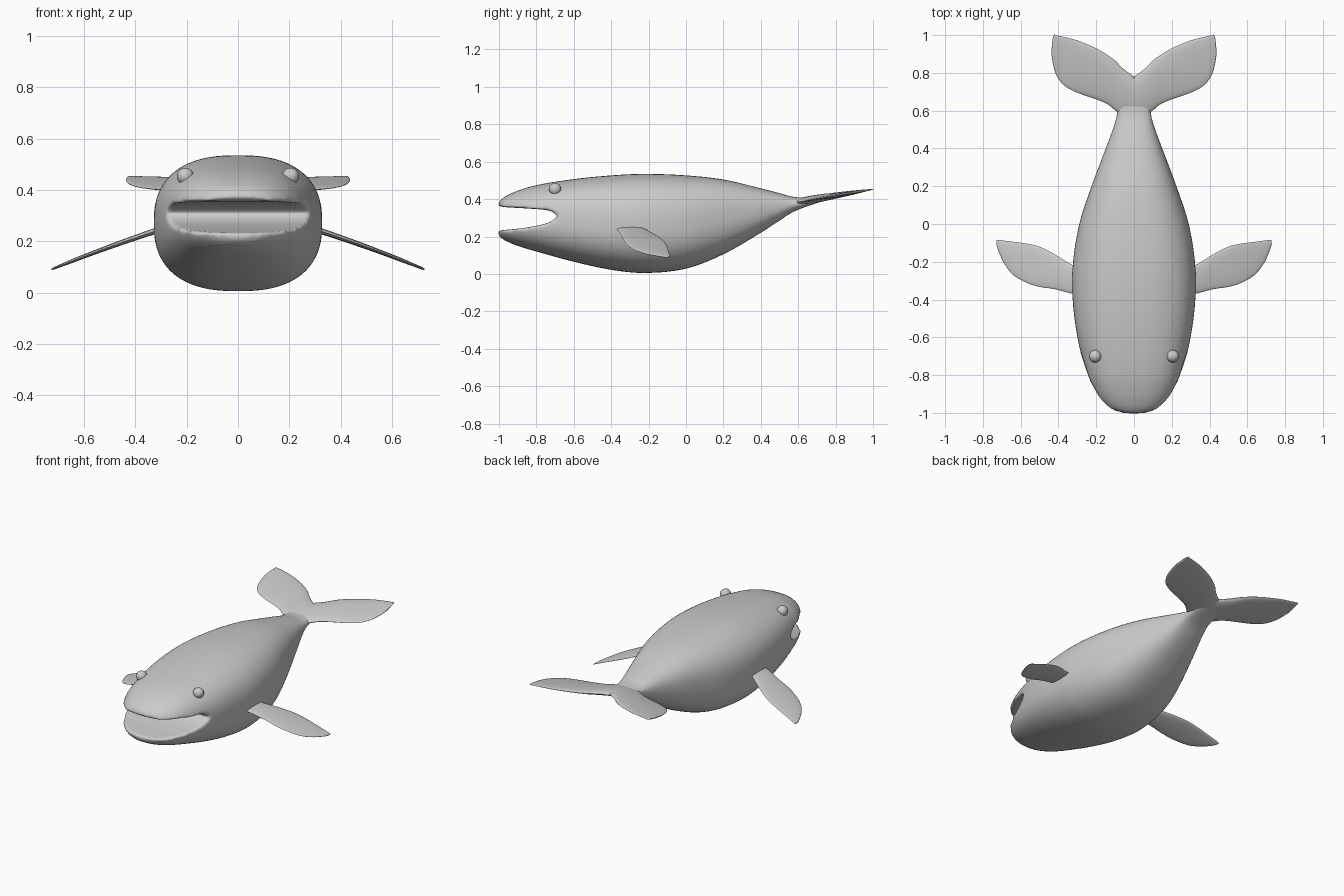
import bpy, bmesh, math

if "Cube" in bpy.data.objects:
    bpy.data.objects.remove(bpy.data.objects["Cube"])


def loft(name, rings):
    # Skin a list of equal-length closed rings and cap both ends
    bm = bmesh.new()
    rows = [[bm.verts.new(p) for p in r] for r in rings]
    n = len(rows[0])
    for a, b in zip(rows, rows[1:]):
        for i in range(n):
            j = (i + 1) % n
            bm.faces.new((a[i], a[j], b[j], b[i]))
    bm.faces.new(rows[0])
    bm.faces.new(rows[-1])
    bmesh.ops.recalc_face_normals(bm, faces=bm.faces)
    mesh = bpy.data.meshes.new(name)
    bm.to_mesh(mesh)
    bm.free()
    obj = bpy.data.objects.new(name, mesh)
    bpy.context.collection.objects.link(obj)
    return obj


def smooth_rows(rows, steps=4):
    # Hermite interpolation between stations; first column is the parameter
    def slope(i, k):
        a, b = rows[max(i - 1, 0)], rows[min(i + 1, len(rows) - 1)]
        return (b[k] - a[k]) / (b[0] - a[0])
    out = []
    for i in range(len(rows) - 1):
        h = rows[i + 1][0] - rows[i][0]
        for s in range(steps):
            t = s / steps
            row = [rows[i][0] + h * t]
            for k in range(1, len(rows[0])):
                row.append((2*t**3 - 3*t**2 + 1) * rows[i][k] + (3*t**2 - 2*t**3) * rows[i + 1][k]
                           + h * ((t**3 - 2*t**2 + t) * slope(i, k) + (t**3 - t**2) * slope(i + 1, k)))
            out.append(row)
    out.append(list(rows[-1]))
    return out


def activate(obj):
    bpy.ops.object.select_all(action='DESELECT')
    obj.select_set(True)
    bpy.context.view_layer.objects.active = obj


def shade(obj, angle=60):
    activate(obj)
    bpy.ops.object.shade_smooth_by_angle(angle=math.radians(angle))


def spow(v, e):
    return math.copysign(abs(v) ** e, v)


# Body: y, half width, bottom z, top z
stations = [
    (-1.004, .07, .21, .38), (-.99, .118, .193, .397), (-.96, .163, .175, .418),
    (-.9, .207, .15, .445), (-.8, .25, .12, .475), (-.6, .30, .065, .507),
    (-.4, .325, .022, .527), (-.22, .325, .005, .535), (0, .29, .028, .527),
    (.2, .225, .105, .505), (.4, .15, .22, .458), (.5, .113, .285, .432),
    (.57, .093, .33, .413), (.65, .085, .362, .408), (.72, .06, .385, .415),
    (.77, .02, .40, .42)]
rings = []
for y, w, lo, hi in smooth_rows(stations):
    ring = []
    for i in range(64):
        a = math.tau * i / 64
        ring.append((w * spow(math.cos(a), .8), y, (lo + hi) / 2 + (hi - lo) / 2 * spow(math.sin(a), .8)))
    rings.append(ring)
body = loft("body", rings)

# Mouth: side profile cut straight through the head
mouth = [(-1.1, .385), (-1.0, .362), (-.96, .356), (-.9, .353), (-.8, .347), (-.74, .341),
         (-.705, .328), (-.688, .31), (-.705, .29), (-.74, .272), (-.8, .257), (-.88, .244),
         (-.95, .237), (-1.0, .232), (-1.1, .21)]
cutter = loft("mouth_cutter", [[(x, y, z) for y, z in mouth] for x in (-.5, .5)])
cutter.hide_render = True
cut = body.modifiers.new("mouth", 'BOOLEAN')
cut.operation = 'DIFFERENCE'
cut.object = cutter
# Soften the lips
remesh = body.modifiers.new("remesh", 'REMESH')
remesh.mode = 'VOXEL'
remesh.voxel_size = .01
soft = body.modifiers.new("soften", 'SMOOTH')
soft.factor = .5
soft.iterations = 8
activate(body)
for m in ("mouth", "remesh", "soften"):
    bpy.ops.object.modifier_apply(modifier=m)
bpy.data.objects.remove(cutter)
body.data.polygons.foreach_set("use_smooth", [True] * len(body.data.polygons))


def fin(name, rows, height, side):
    # Lens-section blade; rows: x, leading y, trailing y, half thickness
    rings = []
    for x, lead, trail, t in smooth_rows(rows, 3):
        ring = []
        for i in range(24):
            a = math.tau * i / 24
            y = (lead + trail) / 2 + (trail - lead) / 2 * math.cos(a)
            ring.append((side * x, y, height(x, y) + t * math.sin(a)))
        rings.append(ring)
    shade(loft(name, rings))


fluke = [(0, .56, .78, .022), (.06, .575, .825, .021), (.1, .602, .865, .019),
         (.14, .634, .895, .017), (.2, .66, .93, .015), (.3, .695, .972, .012),
         (.37, .733, .99, .009), (.41, .785, .998, .007), (.428, .84, .995, .006),
         (.436, .89, .93, .003)]
flipper = [(.27, -.375, -.235, .012), (.33, -.368, -.215, .012), (.42, -.345, -.16, .011),
           (.5, -.333, -.12, .01), (.56, -.315, -.105, .009), (.64, -.27, -.094, .008),
           (.69, -.205, -.088, .006), (.715, -.15, -.085, .005), (.727, -.115, -.086, .003)]

for side, label in ((1, "left"), (-1, "right")):
    fin("tail_fluke_" + label, fluke, lambda x, y: .385 + .17 * (y - .6), side)
    fin("flipper_" + label, flipper,
        lambda x, y: .237 - .33 * (x - .33) - .1 * (x - .33) ** 2, side)
    # Eyes
    bpy.ops.mesh.primitive_uv_sphere_add(segments=24, ring_count=16, radius=.033,
                                         location=(side * .205, -.70, .453))
    eye = bpy.context.object
    eye.name = "eye_" + label
    shade(eye)
